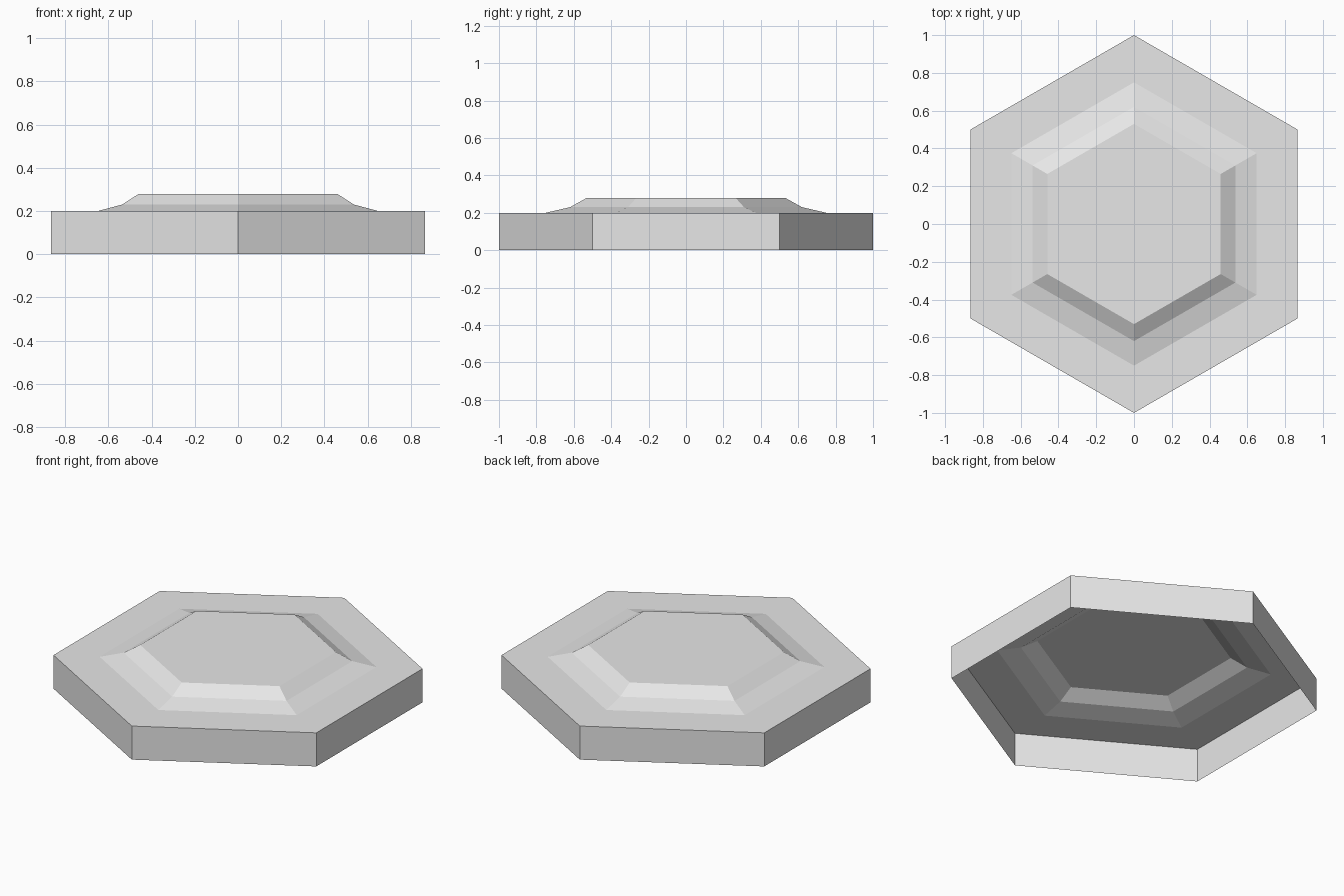
import bpy
import bmesh
from math import cos, sin, pi

cube = bpy.data.objects.get("Cube")
if cube:
    bpy.data.objects.remove(cube, do_unlink=True)

SIDES = 6
# Radius and height of each ring, from the open bottom rim to the raised top
PROFILE = [(1, 0), (1, 0.2), (0.75, 0.2), (0.62, 0.23), (0.53, 0.28)]

grey = bpy.data.materials.new("light grey")
grey.use_nodes = True
colour = (0.8, 0.8, 0.8, 1)
grey.diffuse_color = colour
grey.node_tree.nodes["Principled BSDF"].inputs["Base Color"].default_value = colour


def hexagon_ring(bm, radius, height):
    angles = [pi / 2 + 2 * pi * i / SIDES for i in range(SIDES)]
    return [bm.verts.new((radius * cos(a), radius * sin(a), height)) for a in angles]


# Hollow hexagonal tile: side walls, flat border, two bevel steps and a top
bm = bmesh.new()
rings = [hexagon_ring(bm, r, z) for r, z in PROFILE]
for lower, upper in zip(rings, rings[1:]):
    for i in range(SIDES):
        j = (i + 1) % SIDES
        bm.faces.new((lower[i], lower[j], upper[j], upper[i]))
bm.faces.new(rings[-1])

mesh = bpy.data.meshes.new("hexagonal_tile")
bm.to_mesh(mesh)
bm.free()
mesh.materials.append(grey)
tile = bpy.data.objects.new("hexagonal_tile", mesh)
bpy.context.collection.objects.link(tile)
